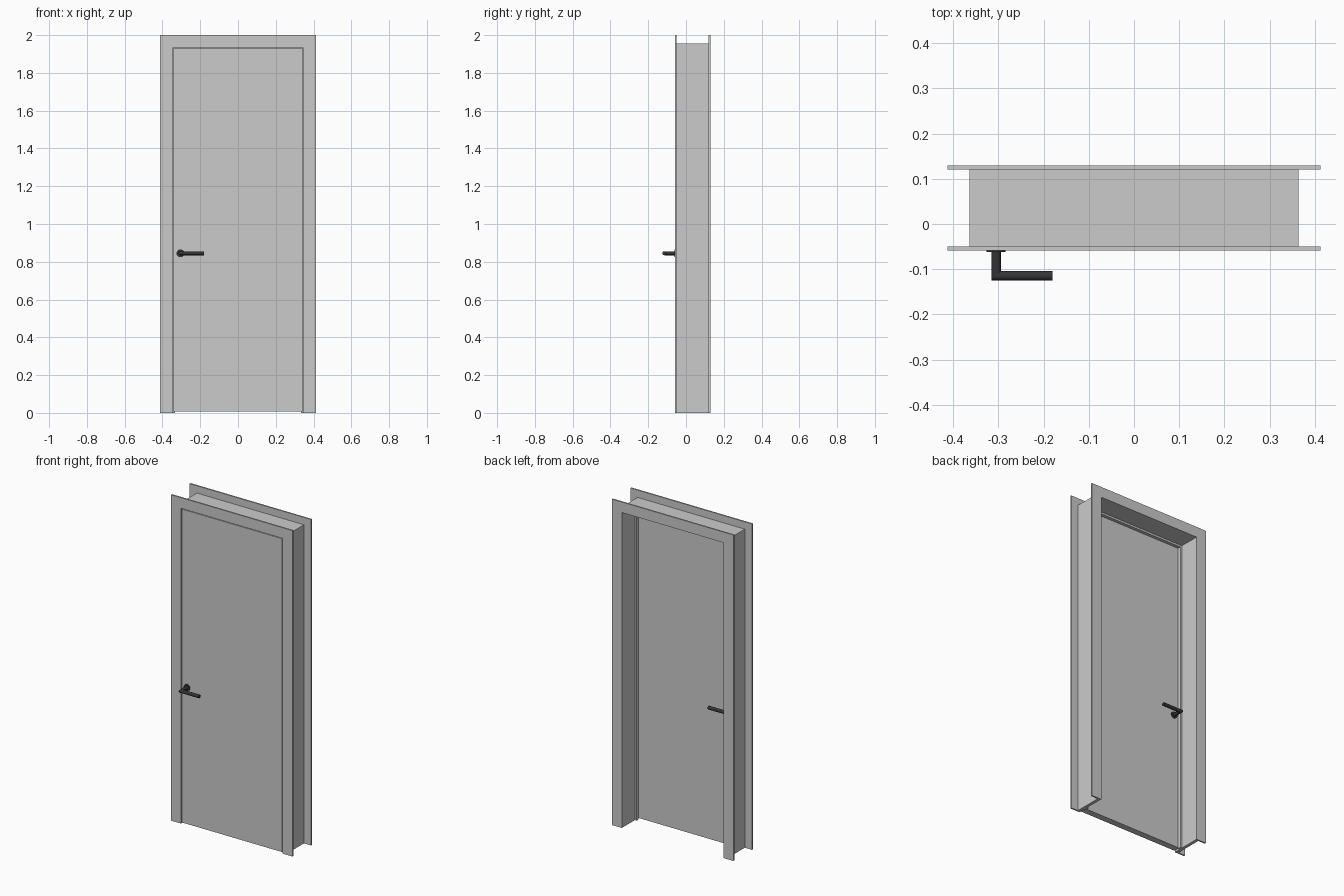
import bpy, bmesh, math

if "Cube" in bpy.data.objects:
    bpy.data.objects.remove(bpy.data.objects["Cube"])

black = bpy.data.materials.new("dark_metal")
black.diffuse_color = (0.035, 0.035, 0.038, 1)
black.use_nodes = True
black.node_tree.nodes["Principled BSDF"].inputs["Base Color"].default_value = black.diffuse_color


def finish(bm, name):
    bmesh.ops.recalc_face_normals(bm, faces=bm.faces)
    me = bpy.data.meshes.new(name)
    bm.to_mesh(me)
    bm.free()
    ob = bpy.data.objects.new(name, me)
    bpy.context.collection.objects.link(ob)
    return ob


def surround(name, xi, xo, zi, zo, y0, y1):
    """Mitred three-sided frame, open at the floor."""
    pts = [(xo, 0), (xo, zo), (-xo, zo), (-xo, 0),
           (-xi, 0), (-xi, zi), (xi, zi), (xi, 0)]
    bm = bmesh.new()
    a = [bm.verts.new((x, y0, z)) for x, z in pts]
    b = [bm.verts.new((x, y1, z)) for x, z in pts]
    for q in ((0, 1, 6, 7), (1, 2, 5, 6), (2, 3, 4, 5)):
        bm.faces.new([a[i] for i in q])
        bm.faces.new([b[i] for i in q])
    for i in range(8):
        j = (i + 1) % 8
        bm.faces.new((a[i], a[j], b[j], b[i]))
    return finish(bm, name)


def box(name, x0, x1, y0, y1, z0, z1):
    bm = bmesh.new()
    bmesh.ops.create_cube(bm, size=1)
    for v in bm.verts:
        v.co = ((x0 + x1) / 2 + v.co.x * (x1 - x0),
                (y0 + y1) / 2 + v.co.y * (y1 - y0),
                (z0 + z1) / 2 + v.co.z * (z1 - z0))
    return finish(bm, name)


def loft(name, rings):
    """Skin a list of point rings and cap both ends."""
    bm = bmesh.new()
    vs = [[bm.verts.new(p) for p in r] for r in rings]
    n = len(vs[0])
    for r, s in zip(vs, vs[1:]):
        for i in range(n):
            j = (i + 1) % n
            bm.faces.new((r[i], r[j], s[j], s[i]))
    bm.faces.new(vs[0])
    bm.faces.new(vs[-1])
    ob = finish(bm, name)
    ob.data.materials.append(black)
    bpy.ops.object.select_all(action='DESELECT')
    bpy.context.view_layer.objects.active = ob
    ob.select_set(True)
    bpy.ops.object.shade_smooth_by_angle(angle=math.radians(30))
    return ob


def handle(side, face, d):
    """Round rose and mitred lever; d is the outward y direction."""
    hx, hz, r, n = -0.305, 0.845, 0.0105, 24
    yc, tip = 0.0565, -0.18
    cs = [(math.cos(2 * math.pi * i / n), math.sin(2 * math.pi * i / n)) for i in range(n)]
    loft(side + "_lever", [
        [(hx + r * c, face, hz + r * s) for c, s in cs],
        [(hx + r * c, face + d * (yc - r * c), hz + r * s) for c, s in cs],
        [(tip, face + d * (yc - r * c), hz + r * s) for c, s in cs]])
    loft(side + "_rose", [
        [(hx + 0.021 * c, face + d * y, hz + 0.021 * s) for c, s in cs]
        for y in (-0.001, 0.004)])


# Flat casings on both wall faces
surround("front_casing", 0.345, 0.412, 1.935, 2.0, -0.059, -0.05)
surround("back_casing", 0.345, 0.412, 1.935, 2.0, 0.12, 0.129)

# Jamb lining and door stop
surround("jamb", 0.345, 0.364, 1.935, 1.955, -0.05, 0.12)
surround("door_stop", 0.333, 0.345, 1.923, 1.935, -0.017, 0.003)

# Door leaf, flush with the front casing
front, back = -0.058, -0.018
box("door_leaf", -0.341, 0.341, front, back, 0.008, 1.931)

# Handles on both sides
handle("front", front, -1)
handle("back", back, 1)
